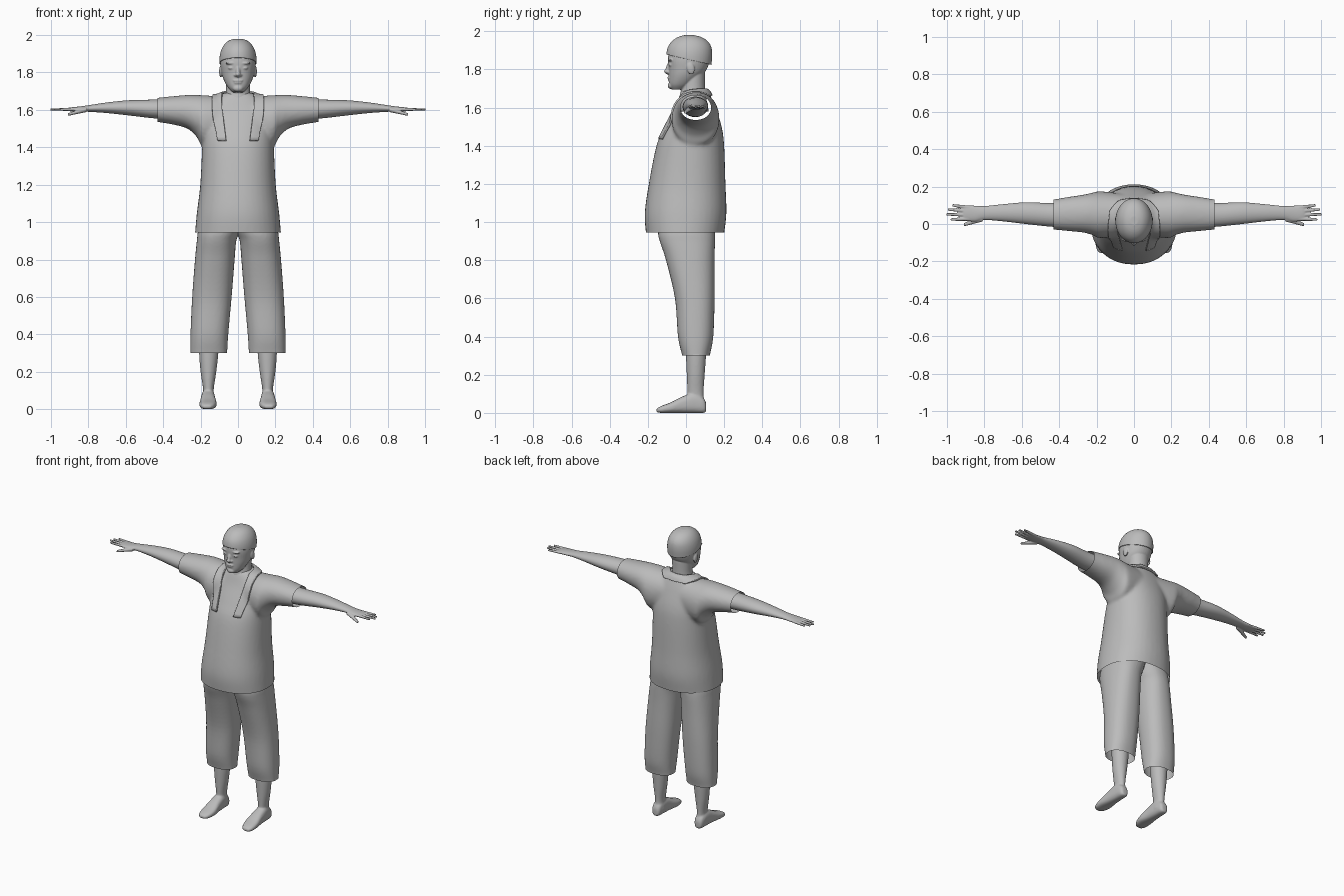
import bpy, bmesh, math
from mathutils import Matrix, Vector

cube = bpy.data.objects.get("Cube")
if cube:
    bpy.data.objects.remove(cube, do_unlink=True)

clay = bpy.data.materials.new("plain_grey")
clay.use_nodes = True
GREY = (0.5, 0.5, 0.5, 1)
clay.diffuse_color = GREY
clay.node_tree.nodes["Principled BSDF"].inputs["Base Color"].default_value = GREY

SIDES = 40
MIDDLE = (Vector((0, 0, 0)), Vector((1, 0, 0)))


def spline(stations, steps=6):
    """Smoothly interpolate rows of numbers."""
    rows = []
    last = len(stations) - 1
    for i in range(last):
        p0, p1 = stations[max(i - 1, 0)], stations[i]
        p2, p3 = stations[i + 1], stations[min(i + 2, last)]
        for s in range(steps):
            t = s / steps
            rows.append([0.5 * (2 * b + (c - a) * t + (2 * a - 5 * b + 4 * c - d) * t * t
                                + (3 * b - a - 3 * c + d) * t ** 3)
                         for a, b, c, d in zip(p0, p1, p2, p3)])
    rows.append(list(stations[-1]))
    return rows


def loft(bm, axis, stations, power=2.0):
    """Capped tube along an axis; each station is (position, low, high, low, high)."""
    rings = []
    for t, a0, a1, b0, b1 in spline(stations):
        ring = []
        for k in range(SIDES):
            ang = math.tau * k / SIDES
            c, s = math.cos(ang), math.sin(ang)
            a = (a0 + a1) / 2 + (a1 - a0) / 2 * math.copysign(abs(c) ** (2 / power), c)
            b = (b0 + b1) / 2 + (b1 - b0) / 2 * math.copysign(abs(s) ** (2 / power), s)
            co = {"x": (t, a, b), "y": (a, t, b), "z": (a, b, t)}[axis]
            ring.append(bm.verts.new(co))
        rings.append(ring)
    faces = [bm.faces.new(rings[0]), bm.faces.new(rings[-1][::-1])]
    for low, high in zip(rings, rings[1:]):
        for k in range(SIDES):
            n = (k + 1) % SIDES
            faces.append(bm.faces.new((low[k], high[k], high[n], low[n])))
    bmesh.ops.recalc_face_normals(bm, faces=faces)


def ball(bm, centre, radii, tilt=0.0):
    """Ellipsoid, tilted about x."""
    m = Matrix.Translation(centre) @ Matrix.Rotation(tilt, 4, "X") @ Matrix.Diagonal((*radii, 1))
    bmesh.ops.create_icosphere(bm, subdivisions=3, radius=1, matrix=m)


def finger(bm, start, end, r0, r1):
    """Thin tapering digit pointing along x."""
    loft(bm, "x", [(x, y - r, y + r, z - r * 0.8, z + r * 0.8)
                   for (x, y, z), r in ((start, r0), (end, r1))])


def add_object(name, bm):
    mesh = bpy.data.meshes.new(name)
    bm.to_mesh(mesh)
    bm.free()
    mesh.materials.append(clay)
    obj = bpy.data.objects.new(name, mesh)
    bpy.context.collection.objects.link(obj)
    return obj


def fuse(name, bm, voxel, cuts=(), smooth=4):
    """Blend the solids into one skin, trim it by planes and mirror it."""
    obj = add_object(name, bm)
    remesh = obj.modifiers.new("blend", "REMESH")
    remesh.mode = "VOXEL"
    remesh.voxel_size = voxel
    relax = obj.modifiers.new("relax", "SMOOTH")
    relax.factor = 0.5
    relax.iterations = smooth
    graph = bpy.context.evaluated_depsgraph_get()
    mesh = bpy.data.meshes.new_from_object(obj.evaluated_get(graph))
    obj.modifiers.clear()
    trimmed = bmesh.new()
    trimmed.from_mesh(mesh)
    for point, normal in (MIDDLE, *cuts):
        geom = trimmed.verts[:] + trimmed.edges[:] + trimmed.faces[:]
        bmesh.ops.bisect_plane(trimmed, geom=geom, plane_co=point, plane_no=normal, clear_inner=True)
    trimmed.to_mesh(mesh)
    trimmed.free()
    mesh.materials.clear()
    mesh.materials.append(clay)
    obj.data = mesh
    mesh.shade_smooth()
    obj.modifiers.new("mirror", "MIRROR")
    return obj


# Shirt: torso and short sleeve, trimmed at the hem and the cuff
bm = bmesh.new()
body = [(.86, .235, -.2, .19), (.94, .23, -.21, .2), (1.05, .22, -.216, .212),
        (1.2, .202, -.195, .207), (1.4, .192, -.155, .2), (1.5, .19, -.112, .187),
        (1.6, .18, -.06, .155), (1.66, .13, -.035, .13), (1.69, .08, -.02, .115)]
loft(bm, "z", [(z, -w, w, f, b) for z, w, f, b in body], 2.2)
loft(bm, "x", [(.05, -.06, .16, 1.42, 1.67), (.18, -.075, .175, 1.4, 1.678),
               (.22, -.06, .168, 1.455, 1.68), (.27, -.046, .157, 1.5, 1.68),
               (.35, -.038, .145, 1.522, 1.673), (.43, -.03, .132, 1.535, 1.665),
               (.48, -.025, .13, 1.54, 1.66)], 2.1)
shirt = fuse("shirt", bm, .01, [(Vector((0, 0, .945)), Vector((0, 0, 1))),
                                (Vector((.43, 0, 0)), Vector((-1, 0, 0)))], 8)

# Collar band lying round the neck and down the chest
edges = [((0, .1, 1.7), (0, .15, 1.67)), ((.05, .09, 1.7), (.08, .14, 1.67)),
         ((.085, .05, 1.7), (.13, .07, 1.68)), ((.09, -.01, 1.69), (.138, 0, 1.67)),
         ((.085, -.06, 1.61), (.14, -.05, 1.61)), ((.075, -.11, 1.52), (.13, -.1, 1.52)),
         ((.065, -.15, 1.44), (.115, -.14, 1.44))]
bm = bmesh.new()
rows = []
for inner, outer in edges:
    a, b = Vector(inner), Vector(outer)
    rows.append([bm.verts.new(a.lerp(b, i / 3)) for i in range(4)])
for r, s in zip(rows, rows[1:]):
    for i in range(3):
        bm.faces.new((r[i], r[i + 1], s[i + 1], s[i]))
collar = add_object("collar", bm)
collar.data.shade_smooth()
detail = collar.modifiers.new("detail", "SUBSURF")
detail.subdivision_type = "SIMPLE"
detail.levels = detail.render_levels = 2
wrap = collar.modifiers.new("wrap", "SHRINKWRAP")
wrap.target = shirt
wrap.wrap_mode = "ABOVE_SURFACE"
wrap.offset = .006
collar.modifiers.new("mirror", "MIRROR")
thick = collar.modifiers.new("thickness", "SOLIDIFY")
thick.thickness = .01
thick.offset = 0

# Trousers: one wide leg, mirrored
bm = bmesh.new()
loft(bm, "z", [(.24, .06, .255, -.01, .12), (.3, .058, .254, -.02, .125),
               (.4, .052, .254, -.042, .143), (.6, .034, .245, -.058, .15),
               (.8, .018, .23, -.105, .15), (.9, .009, .22, -.138, .152),
               (.95, -.01, .214, -.147, .152), (1.05, -.04, .19, -.145, .15)], 2.3)
fuse("trousers", bm, .008, [(Vector((0, 0, .3)), Vector((0, 0, 1)))])

# Lower legs and bare feet
bm = bmesh.new()
loft(bm, "z", [(.04, .122, .19, .01, .098), (.1, .13, .186, .008, .092),
               (.2, .116, .2, .004, .098), (.3, .105, .208, 0, .105),
               (.42, .1, .21, 0, .11)])
loft(bm, "y", [(-.155, .145, .185, .004, .022), (-.13, .125, .202, 0, .036),
               (-.08, .114, .206, 0, .055), (-.02, .12, .2, 0, .085),
               (.04, .124, .196, 0, .105), (.09, .13, .19, 0, .08),
               (.106, .142, .178, .006, .05)], 2.6)
fuse("legs_and_feet", bm, .006)

# Arms and hands
bm = bmesh.new()
loft(bm, "x", [(.36, -.018, .115, 1.55, 1.658), (.45, -.014, .112, 1.555, 1.655),
               (.58, 0, .116, 1.57, 1.652), (.7, .014, .106, 1.583, 1.64),
               (.8, .022, .096, 1.59, 1.625), (.85, .014, .098, 1.59, 1.618),
               (.9, .018, .098, 1.593, 1.613), (.915, .03, .09, 1.597, 1.609)])
tips = [(.97, .1), (.995, .078), (1.004, .052), (.98, .024)]
for i, (x, y) in enumerate(tips):
    finger(bm, (.88, .088 - i * .02, 1.603), (x, y, 1.602), .011, .007)
finger(bm, (.81, .03, 1.602), (.91, -.004, 1.575), .017, .009)
fuse("arms_and_hands", bm, .0035, smooth=3)

# Head, neck and face
bm = bmesh.new()
skull = [(1.695, .03, -.075, -.01), (1.72, .054, -.088, .03), (1.76, .076, -.09, .075),
         (1.8, .088, -.091, .108), (1.86, .094, -.094, .126), (1.92, .08, -.08, .115),
         (1.96, .04, -.03, .07)]
loft(bm, "z", [(z, -w, w, f, b) for z, w, f, b in skull], 2.15)
loft(bm, "z", [(1.58, -.09, .09, -.03, .12), (1.65, -.074, .074, -.034, .106),
               (1.7, -.064, .064, -.024, .1), (1.78, -.064, .064, -.01, .1)])
ball(bm, (0, -.092, 1.806), (.012, .014, .034), -.25)
ball(bm, (0, -.1, 1.79), (.014, .016, .011))
ball(bm, (.013, -.092, 1.786), (.009, .01, .008))
ball(bm, (0, -.086, 1.757), (.028, .012, .006))
ball(bm, (0, -.084, 1.745), (.023, .012, .007))
ball(bm, (0, -.078, 1.715), (.028, .018, .018))
ball(bm, (.036, -.08, 1.824), (.017, .012, .008))
ball(bm, (.038, -.08, 1.85), (.03, .015, .008))
ball(bm, (.092, .025, 1.805), (.009, .02, .032), .2)
fuse("head_and_neck", bm, .004)

# Close-fitting cap with a slanted edge
bm = bmesh.new()
dome = [(1.78, .096, -.094, .126), (1.83, .099, -.1, .134), (1.88, .099, -.103, .138),
        (1.92, .09, -.094, .132), (1.95, .073, -.072, .112), (1.97, .05, -.042, .08),
        (1.98, .022, -.008, .042)]
loft(bm, "z", [(z, -w, w, f, b) for z, w, f, b in dome])
cap = fuse("cap", bm, .006, [(Vector((0, -.1, 1.878)), Vector((0, .23, 1)))])
rim = cap.modifiers.new("thickness", "SOLIDIFY")
rim.thickness = .005
